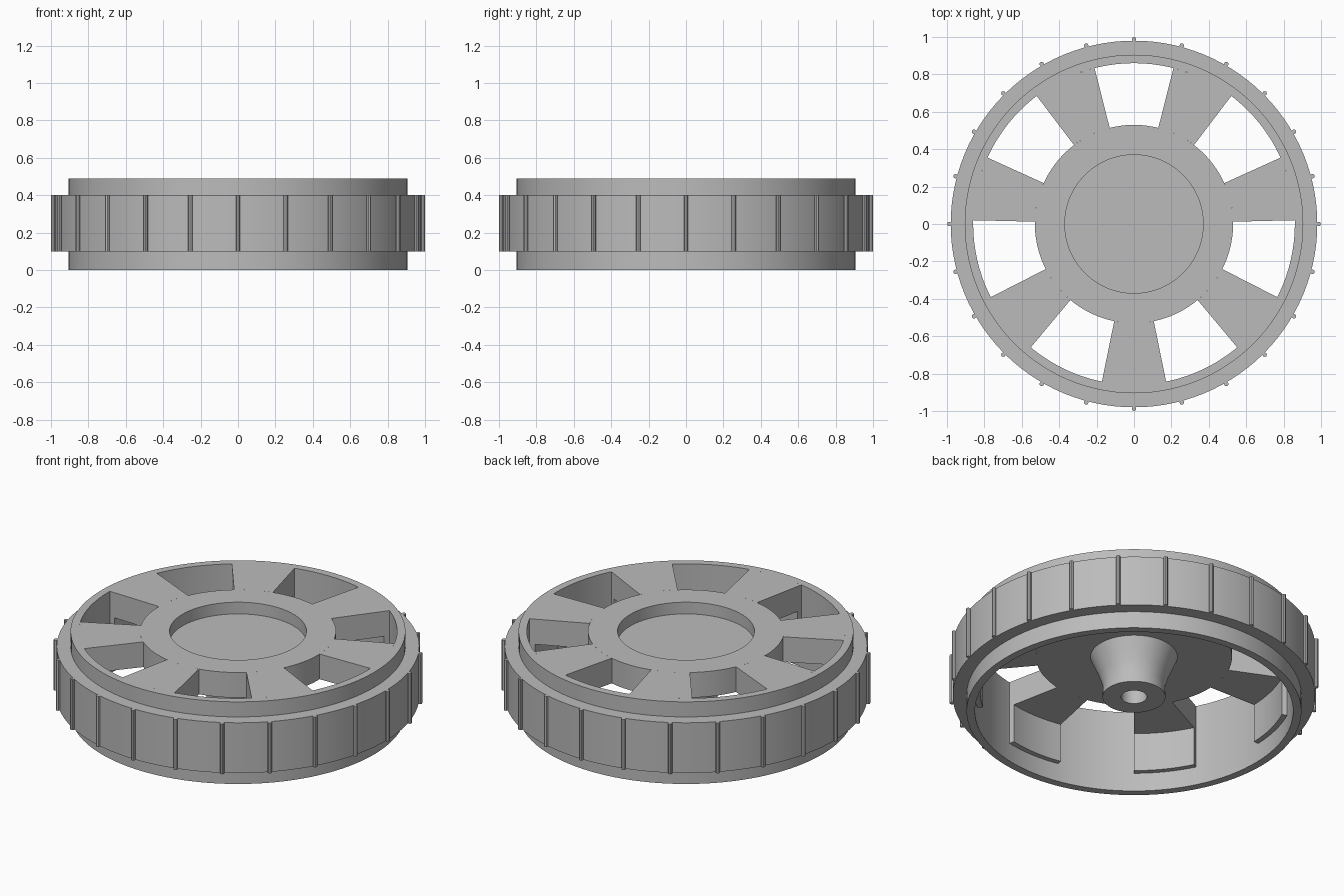
import bpy, bmesh, math

cube = bpy.data.objects.get("Cube")
if cube:
    bpy.data.objects.remove(cube, do_unlink=True)

grey = bpy.data.materials.new("plain_grey")
grey.use_nodes = True
colour = (0.5, 0.5, 0.5, 1)
grey.diffuse_color = colour
grey.node_tree.nodes["Principled BSDF"].inputs["Base Color"].default_value = colour


def finish(bm, name):
    """Turn a bmesh into a smooth-shaded object with sharp edges kept."""
    bmesh.ops.remove_doubles(bm, verts=bm.verts, dist=1e-5)
    bmesh.ops.recalc_face_normals(bm, faces=bm.faces)
    mesh = bpy.data.meshes.new(name)
    bm.to_mesh(mesh)
    bm.free()
    mesh.materials.append(grey)
    ob = bpy.data.objects.new(name, mesh)
    bpy.context.collection.objects.link(ob)
    bpy.ops.object.select_all(action='DESELECT')
    ob.select_set(True)
    bpy.context.view_layer.objects.active = ob
    bpy.ops.object.shade_smooth_by_angle(angle=math.radians(30))
    return ob


def sweep(bm, profile, start, end, steps, closed=True):
    """Turn an (r, z) profile about z; partial turns get end caps."""
    full = end - start >= 360
    rings = []
    for i in range(steps + 1):
        a = math.radians(start + (end - start) * i / steps)
        rings.append([bm.verts.new((r * math.cos(a), r * math.sin(a), z))
                      for r, z in profile])
    n = len(profile)
    for a, b in zip(rings, rings[1:]):
        for j in range(n if closed else n - 1):
            k = (j + 1) % n
            quad = [a[j], a[k], b[k], b[j]]
            if profile[j][0] == 0:
                quad = [a[j], a[k], b[k]]
            elif profile[k][0] == 0:
                quad = [a[j], a[k], b[j]]
            bm.faces.new(quad)
    if not full:
        bm.faces.new(rings[0])
        bm.faces.new(rings[-1])


# Key sizes
TOP, PLATE = 0.49, 0.34
TREAD_LOW, TREAD_HIGH = 0.10, 0.40
RIM_IN, RIM_OUT, TREAD_R = 0.86, 0.905, 0.98
DISC_R = 0.53

# Rim with the wider tread band around its middle
bm = bmesh.new()
sweep(bm, [(RIM_IN, 0), (RIM_OUT, 0), (RIM_OUT, TREAD_LOW), (TREAD_R, TREAD_LOW),
           (TREAD_R, TREAD_HIGH), (RIM_OUT, TREAD_HIGH), (RIM_OUT, TOP), (RIM_IN, TOP)],
      0, 360, 112)
finish(bm, "rim")

# Centre disc: recessed cap above, flared hub with an axle hole below
bm = bmesh.new()
sweep(bm, [(0, 0.42), (0.37, 0.42), (0.37, TOP), (DISC_R, TOP), (DISC_R, PLATE),
           (0.235, PLATE), (0.21, 0.28), (0.185, 0.22), (0.168, 0.16), (0.17, 0.09),
           (0.07, 0.09), (0.07, 0.36), (0, 0.36)],
      0, 360, 84, closed=False)
finish(bm, "centre_hub")

# Seven spokes, each with a pad running down the inside of the rim
COUNT, WINDOW_HALF = 7, 14.2
pitch = 360 / COUNT
half = pitch / 2 - WINDOW_HALF
bm = bmesh.new()
for i in range(COUNT):
    mid = 90 + pitch * (i + 0.5)
    sweep(bm, [(DISC_R, PLATE), (0.83, PLATE), (0.83, 0.11), (RIM_IN, 0.11),
               (RIM_IN, TOP), (DISC_R, TOP)], mid - half, mid + half, 8)
finish(bm, "spokes")

# Narrow grip ribs across the tread
bm = bmesh.new()
RIBS, RIB_R = 24, 0.012
for i in range(RIBS):
    a = 2 * math.pi * i / RIBS
    rib = bmesh.ops.create_cone(bm, cap_ends=True, segments=8, radius1=RIB_R,
                                radius2=RIB_R, depth=TREAD_HIGH - TREAD_LOW)
    r = 1 - RIB_R
    bmesh.ops.translate(bm, verts=rib["verts"],
                        vec=(r * math.cos(a), r * math.sin(a), (TREAD_LOW + TREAD_HIGH) / 2))
finish(bm, "tread_ribs")
